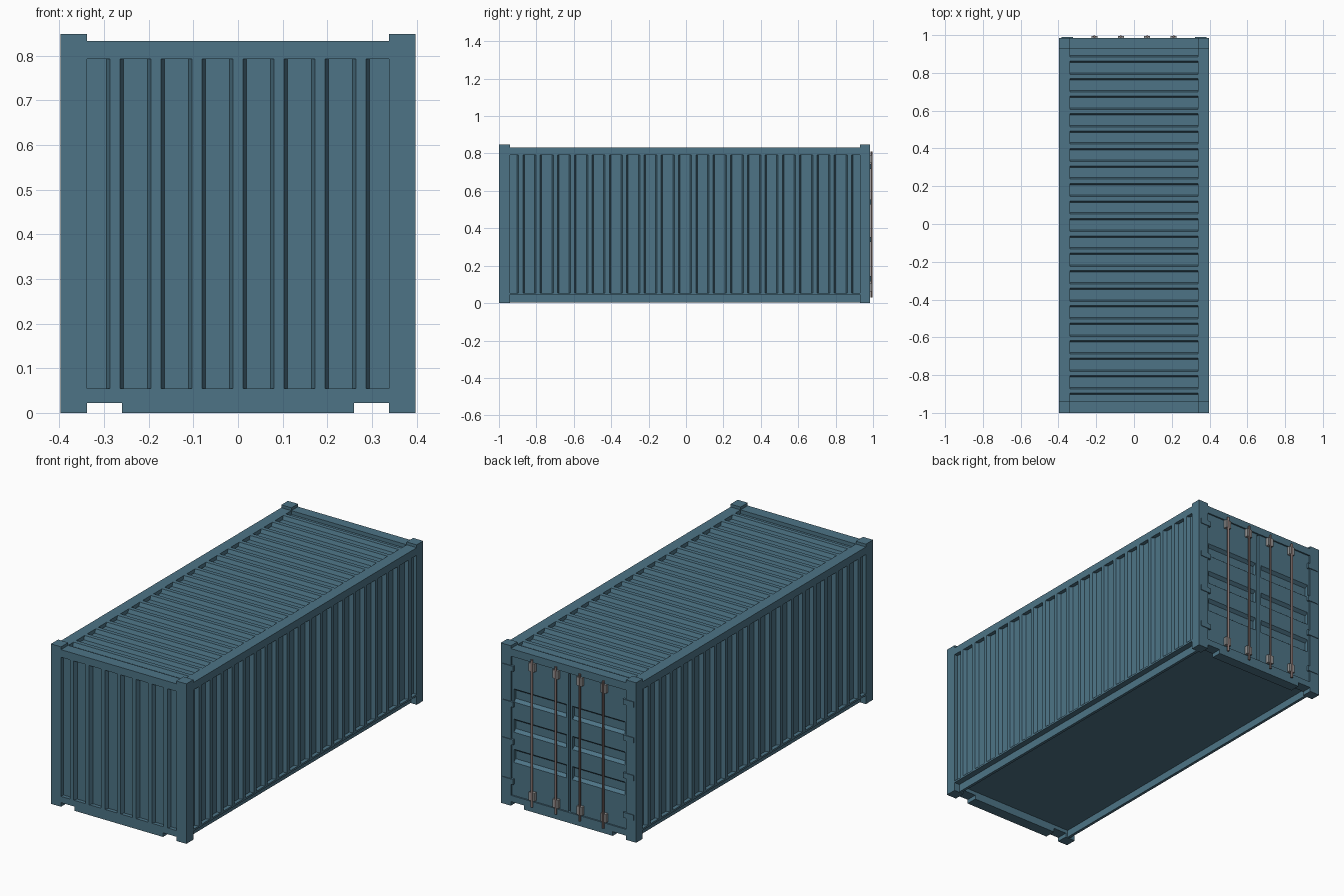
import bpy, bmesh
from mathutils import Vector

if "Cube" in bpy.data.objects:
    bpy.data.objects.remove(bpy.data.objects["Cube"])

def material(name, rgb):
    m = bpy.data.materials.new(name)
    m.diffuse_color = (*rgb, 1)
    m.use_nodes = True
    m.node_tree.nodes["Principled BSDF"].inputs["Base Color"].default_value = m.diffuse_color
    return m

PAINT = material("blue_paint", (0.075, 0.175, 0.24))
STEEL = material("rod_steel", (0.24, 0.17, 0.16))
GREY = material("bracket_grey", (0.3, 0.3, 0.3))

def finish(name, bm, mat):
    bmesh.ops.recalc_face_normals(bm, faces=bm.faces)
    me = bpy.data.meshes.new(name)
    bm.to_mesh(me)
    bm.free()
    me.materials.append(mat)
    ob = bpy.data.objects.new(name, me)
    bpy.context.collection.objects.link(ob)
    return ob

def boxes(name, spans, mat=PAINT):
    """One object from boxes given as (x0, x1, y0, y1, z0, z1)."""
    bm = bmesh.new()
    for x0, x1, y0, y1, z0, z1 in spans:
        vs = bmesh.ops.create_cube(bm, size=1)["verts"]
        for v in vs:
            v.co = ((x0 + x1) / 2 + v.co.x * (x1 - x0),
                    (y0 + y1) / 2 + v.co.y * (y1 - y0),
                    (z0 + z1) / 2 + v.co.z * (z1 - z0))
    return finish(name, bm, mat)

def both(x0, x1, *rest):
    return [(x0, x1, *rest), (-x1, -x0, *rest)]

def corrugated(name, u0, u1, v0, v1, ribs, pitch, place):
    """Sheet with narrow raised ribs; place(u, v, depth) gives the 3D point."""
    depth, mid = 0.02, (u0 + u1) / 2
    prof = [(u0, depth)]
    for i in range(ribs):
        c = mid + (i - (ribs - 1) / 2) * pitch
        prof += [(c - 0.019, depth), (c - 0.011, 0), (c + 0.011, 0), (c + 0.019, depth)]
    prof.append((u1, depth))
    bm = bmesh.new()
    rows = [[bm.verts.new(place(u, v, d)) for v in (v0, v1)] for u, d in prof]
    for a, b in zip(rows, rows[1:]):
        bm.faces.new((a[0], a[1], b[1], b[0]))
    centre = Vector((0, 0, 0.42))
    ob = finish(name, bm, PAINT)
    # turn the sheet outwards
    if sum((p.center - centre).dot(p.normal) for p in ob.data.polygons) < 0:
        ob.data.flip_normals()
    return ob

W, IN = 0.397, 0.338            # outer half width, inner edge of the posts
F0, F1, B0, B1 = -1.0, -0.94, 0.93, 0.985
LOW, HIGH, ROOF, TOP = 0.055, 0.793, 0.833, 0.848

# Corner posts
boxes("corner_posts", both(IN, W, F0, F1, 0, TOP) + both(IN, W, B0, B1, 0, TOP))

# End beams: header, sill and lower sill between the lifting notches
for name, y0, y1 in (("front_beams", F0, F1), ("back_beams", B0, B1)):
    boxes(name, [(-IN, IN, y0, y1, HIGH, ROOF),
                 (-IN, IN, y0, y1, 0.022, LOW),
                 (-0.26, 0.26, y0, y1, 0, 0.022)])

# Long rails: top rail, ledge of the bottom rail and its inset web
boxes("top_rails", both(IN, W, F1, B0, HIGH, ROOF))
boxes("bottom_rails", both(IN, W, F1, B0, 0.045, LOW) + both(0.35, 0.365, F1, B0, 0.003, 0.045))

# Floor
boxes("floor", [(-0.35, 0.35, F1, B0, 0.042, 0.054)])

# Corrugated walls and roof
corrugated("front_wall", -IN, IN, LOW, HIGH, 7, 0.0918, lambda u, v, d: (u, F0 + d, v))
corrugated("right_wall", F1, B0, LOW, HIGH, 20, 0.0925, lambda u, v, d: (W - d, u, v))
corrugated("left_wall", F1, B0, LOW, HIGH, 20, 0.0925, lambda u, v, d: (d - W, u, v))
corrugated("roof", F1, B0, -IN, IN, 20, 0.0925, lambda u, v, d: (v, u, ROOF - d))

# Doors: raised bands separated by three recessed grooves with sloped sides
def door(name, x0, x1):
    face, deep = 0.977, 0.96
    bm = bmesh.new()
    def quad(*pts):
        bm.faces.new([bm.verts.new(p) for p in pts])
    def strip(xa, xb, za, ya, zb, yb):
        quad((xa, ya, za), (xb, ya, za), (xb, yb, zb), (xa, yb, zb))
    gx0, gx1 = x0 + 0.012, x1 - 0.012
    strip(x0, gx0, LOW, face, HIGH, face)
    strip(gx1, x1, LOW, face, HIGH, face)
    prof = [(LOW, face)]
    for c in (0.265, 0.425, 0.585):
        prof += [(c - 0.035, face), (c - 0.022, deep), (c + 0.022, deep), (c + 0.035, face)]
    prof.append((HIGH, face))
    for (za, ya), (zb, yb) in zip(prof, prof[1:]):
        strip(gx0, gx1, za, ya, zb, yb)
    for i in range(1, len(prof) - 1, 4):      # groove ends
        for x in (gx0, gx1):
            quad(*[(x, y, z) for z, y in prof[i:i + 4]])
    # edge facing the gap between the leaves
    for x in (x0, x1):
        quad((x, face, LOW), (x, face, HIGH), (x, 0.95, HIGH), (x, 0.95, LOW))
    bmesh.ops.remove_doubles(bm, verts=bm.verts, dist=1e-5)
    finish(name, bm, PAINT)

door("left_door", 0.006, IN)
door("right_door", -IN, -0.006)
boxes("door_backing", [(-IN, IN, 0.94, 0.95, LOW, HIGH)])

# Hinges
boxes("door_hinges", [s for z in (0.13, 0.34, 0.54, 0.73)
                      for s in both(0.322, 0.385, 0.97, 0.989, z - 0.014, z + 0.014)])

# Locking rods and their brackets
for i, x in enumerate((-0.21, -0.07, 0.07, 0.21)):
    bpy.ops.mesh.primitive_cylinder_add(vertices=12, radius=0.006, depth=0.78,
                                        location=(x, 0.992, 0.42))
    rod = bpy.context.object
    rod.name = f"locking_rod_{i + 1}"
    rod.data.materials.append(STEEL)
    bpy.ops.object.shade_smooth_by_angle()
    boxes(f"rod_brackets_{i + 1}", [(x - 0.016, x + 0.016, 0.975, 0.995, z - 0.022, z + 0.022)
                                    for z in (0.085, 0.77)], GREY)
